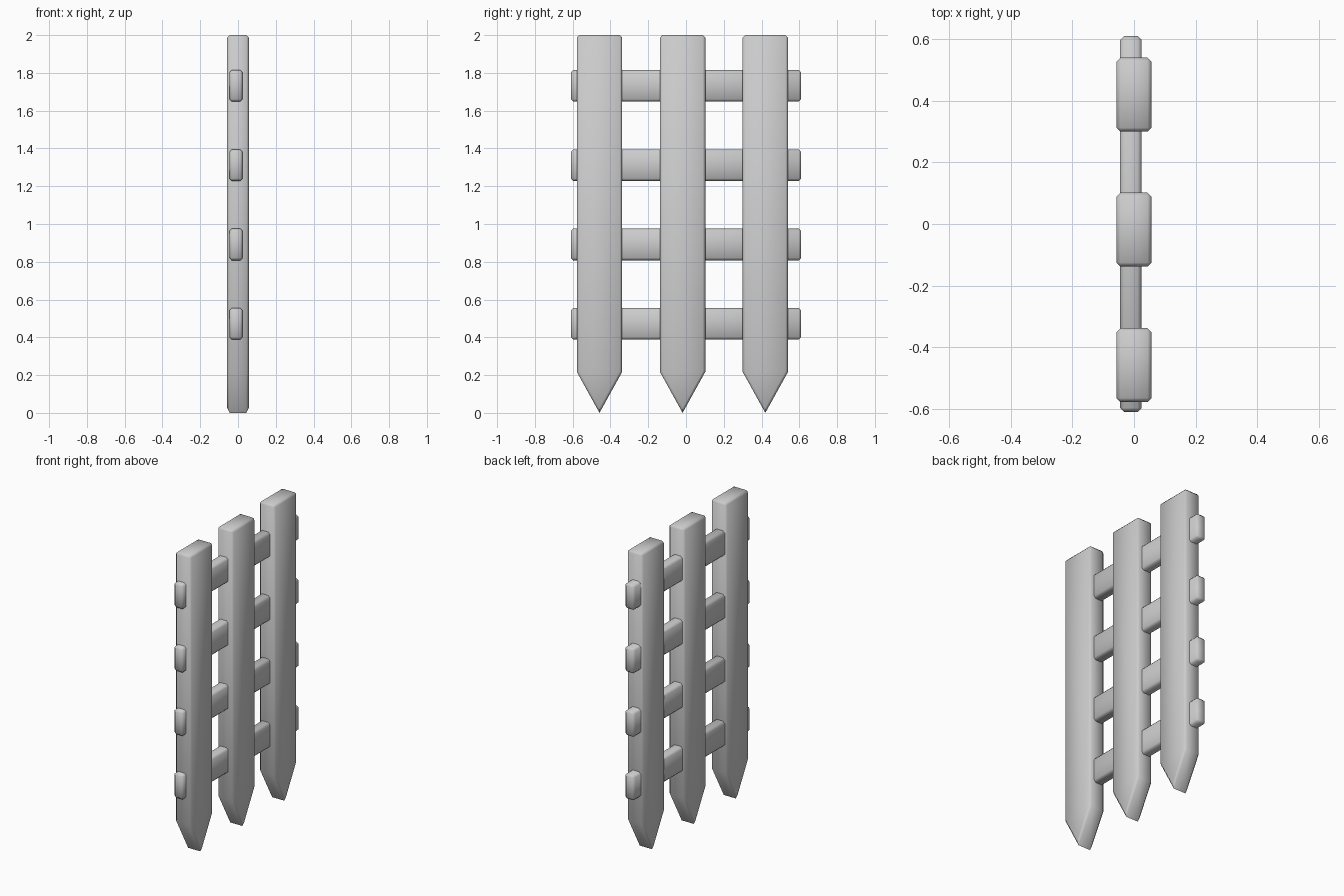
import bpy, bmesh, math

if "Cube" in bpy.data.objects:
    bpy.data.objects.remove(bpy.data.objects["Cube"])

BEVEL = 0.013


def prism(name, outline, x0, x1, keep_sharp=lambda a, b: False):
    """Extrude a (y, z) outline along x and chamfer its edges."""
    bm = bmesh.new()
    face = bm.faces.new([bm.verts.new((x0, y, z)) for y, z in outline])
    ext = bmesh.ops.extrude_face_region(bm, geom=[face])
    for v in ext["geom"]:
        if isinstance(v, bmesh.types.BMVert):
            v.co.x = x1
    bmesh.ops.recalc_face_normals(bm, faces=bm.faces)
    edges = [e for e in bm.edges if not keep_sharp(e.verts[0].co, e.verts[1].co)]
    bmesh.ops.bevel(bm, geom=edges, offset=BEVEL, segments=1, affect='EDGES')
    bmesh.ops.recalc_face_normals(bm, faces=bm.faces)
    mesh = bpy.data.meshes.new(name)
    bm.to_mesh(mesh)
    bm.free()
    obj = bpy.data.objects.new(name, mesh)
    bpy.context.collection.objects.link(obj)
    bpy.ops.object.select_all(action='DESELECT')
    obj.select_set(True)
    bpy.context.view_layer.objects.active = obj
    bpy.ops.object.shade_smooth_by_angle(angle=math.radians(50))
    return obj


def point_edge(a, b):
    # cross edges of the tip and shoulders stay crisp
    return abs(a.x - b.x) > 0.01 and a.z < 1


# Upright pickets, pointed at the bottom
for i, y in enumerate((-0.458, -0.018, 0.42)):
    w = 0.12
    outline = [(y, 0), (y + w, 0.217), (y + w, 2), (y - w, 2), (y - w, 0.217)]
    prism(f"picket_{i + 1}", outline, -0.057, 0.057, point_edge)

# Horizontal rails running through the pickets
for i in range(4):
    z = 0.388 + 0.42 * i
    outline = [(-0.61, z), (0.61, z), (0.61, z + 0.167), (-0.61, z + 0.167)]
    prism(f"rail_{i + 1}", outline, -0.046, 0.025)
